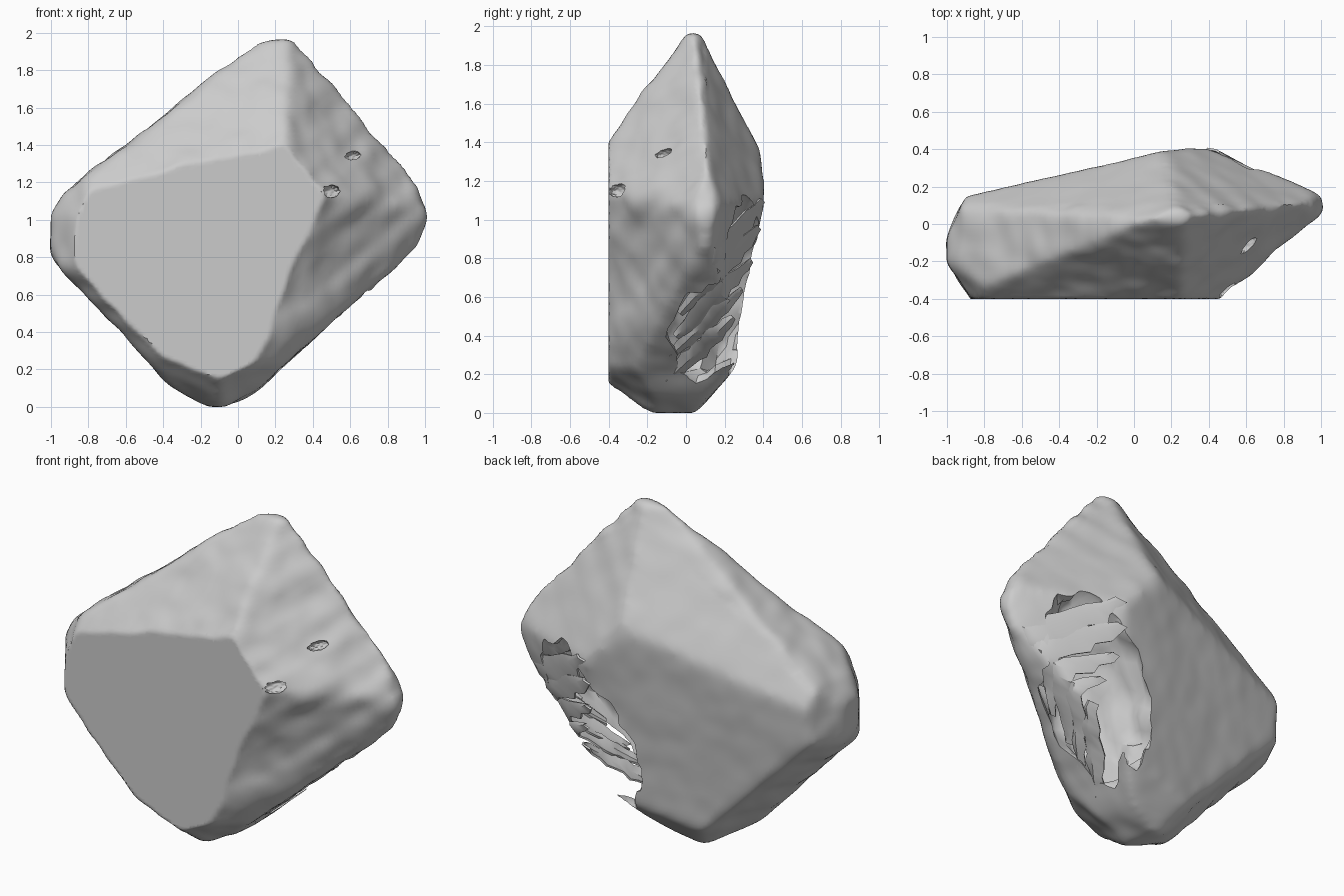
import bpy, bmesh, math, random
from mathutils import Vector, Matrix, noise

random.seed(4)
if "Cube" in bpy.data.objects:
    bpy.data.objects.remove(bpy.data.objects["Cube"], do_unlink=True)

stone = bpy.data.materials.new("stone_grey")
stone.use_nodes = True
stone.diffuse_color = (0.6, 0.6, 0.6, 1)
stone.node_tree.nodes["Principled BSDF"].inputs["Base Color"].default_value = (0.6, 0.6, 0.6, 1)


def make_object(name, bm):
    mesh = bpy.data.meshes.new(name)
    bm.to_mesh(mesh)
    bm.free()
    mesh.materials.append(stone)
    obj = bpy.data.objects.new(name, mesh)
    bpy.context.scene.collection.objects.link(obj)
    return obj


def activate(obj):
    bpy.ops.object.select_all(action='DESELECT')
    obj.select_set(True)
    bpy.context.view_layer.objects.active = obj


def apply_modifier(obj, kind, **settings):
    activate(obj)
    mod = obj.modifiers.new(kind.lower(), kind)
    for key, value in settings.items():
        setattr(mod, key, value)
    bpy.ops.object.modifier_apply(modifier=mod.name)


# Boulder core: a block trimmed by facet planes (normal, offset)
FACETS = [
    ((0, -1, 0), 0.425),            # flat front
    ((0.75, -0.81, 0.58), 1.335),   # upper right, front
    ((0.19, 0.457, 0.205), 0.485),  # upper right, back
    ((-0.247, -1.342, 1), 1.895),   # top, front
    ((-0.695, 1.81, 1), 1.95),      # top, back
    ((-0.62, 0, 0.785), 1.475),     # upper left
    ((-0.72, 0, -0.69), 0.18),      # lower left
    ((-0.72, -0.6, -0.69), 0.345),  # lower left, front
    ((-0.72, 0.4, -0.69), 0.14),    # lower left, back
    ((0.67, 0, -0.74), 0.01),       # lower right
    ((0.65, -0.84, -0.26), 0.34),   # lower right, front
    ((-0.192, 1, -0.124), 0.2),     # broad back
    ((0.4, 1, -0.2), 0.35),         # back right bevel
    ((0, -0.6, -0.8), 0.135),       # bottom front
    ((0, 0.75, -0.66), 0.04),       # bottom back
    ((-0.4, 0, -0.9), 0.07), ((0.45, 0, -0.9), -0.025),        # bottom corners
    ((-0.4, -0.6, -0.9), 0.155), ((0.45, -0.6, -0.9), 0.075),  # bottom front corners
    ((-0.83, -0.55, 0), 0.945),     # left end, front
    ((-0.9, 0.36, 0), 0.87),        # left end, back
    ((-0.7, -0.5, 0.35), 1.165),    # left end, top
    ((-0.93, 0, -0.37), 0.625), ((-0.83, 0, 0.55), 1.4),       # left end corners
    ((0.91, 0, -0.4), 0.535), ((0.92, 0, 0.4), 1.35),          # right end corners
    ((0.64, 0, 0.77), 1.7),         # peak corner
    ((-1, 0, 0), 1.0), ((1, 0, 0), 1.015),
    ((0, 0, -1), 0.015), ((0, 0, 1), 1.965),
]
bm = bmesh.new()
bmesh.ops.create_cube(bm, size=5)
for normal, offset in FACETS:
    n = Vector(normal)
    cut = bmesh.ops.bisect_plane(
        bm, geom=bm.verts[:] + bm.edges[:] + bm.faces[:],
        plane_co=n * (offset / n.length_squared), plane_no=n, clear_outer=True)
    rim = [g for g in cut["geom_cut"] if isinstance(g, bmesh.types.BMEdge)]
    if rim:
        bmesh.ops.edgenet_fill(bm, edges=rim)
bmesh.ops.recalc_face_normals(bm, faces=bm.faces)
boulder = make_object("boulder", bm)
apply_modifier(boulder, 'REMESH', mode='VOXEL', voxel_size=0.025)
apply_modifier(boulder, 'SMOOTH', factor=0.5, iterations=16)

# Weathering: soft lumps, streaks across the upper right, then a flat front and foot
for v in boulder.data.vertices:
    p = v.co.copy()
    along = 0.61 * p.x - 0.79 * p.z
    lumps = 0.014 * noise.noise(p * 3) + 0.01 * noise.noise(p * 8)
    streak = 0.02 * noise.noise(Vector((along * 8, p.y * 2, p.x)))
    back_calm = 0.4 if p.y > 0.1 else 1
    v.co += v.normal * (lumps + streak * max(0, min(1, p.x * 3))) * back_calm
    v.co.y = max(v.co.y, -0.4)
    v.co.z = max(v.co.z, 0)


# Broken hollows: rough ellipsoids cut from the surface
def carve(center, long_axis, out_axis, radii, rough):
    out = Vector(out_axis).normalized()
    long = Vector(long_axis)
    long = (long - out * long.dot(out)).normalized()
    side = out.cross(long)
    turn = Matrix((long, side, out)).transposed()
    b = bmesh.new()
    bmesh.ops.create_icosphere(b, subdivisions=4, radius=1)
    for v in b.verts:
        k = 1 + rough * noise.noise(v.co * 3)
        v.co = Vector(center) + turn @ Vector([c * r * k for c, r in zip(v.co, radii)])
    cutter = make_object("cutter", b)
    cutter.hide_render = True
    apply_modifier(boulder, 'BOOLEAN', operation='DIFFERENCE', object=cutter, solver='EXACT')
    bpy.data.objects.remove(cutter, do_unlink=True)


BACK_RIGHT = (0.6, 0.5, -0.55)
UPPER_RIGHT = (0.75, -0.81, 0.58)
carve((0.44, 0.22, 0.64), (0.5, 0.3, 0.65), BACK_RIGHT, (0.55, 0.32, 0.22), 0.2)
carve((0.49, -0.34, 1.15), (0.3, 0.2, 0.1), UPPER_RIGHT, (0.07, 0.035, 0.035), 0.2)
carve((0.61, -0.11, 1.34), (0.3, 0.3, 0.1), UPPER_RIGHT, (0.06, 0.025, 0.035), 0.2)


# Splinters: thin jagged strips that follow the broken side
def side_x(y, z):
    return min(z / 0.9, (0.35 + 0.2 * z - y) / 0.4) - 0.02


def splinter(index, start, end, width, steps=12):
    s, e = Vector(start), Vector(end)
    across = Vector((-(e - s).y, (e - s).x)).normalized()
    b = bmesh.new()
    rows = []
    for i in range(steps + 1):
        t = i / steps
        half = width * (0.25 + 0.75 * math.sin(math.pi * t))
        row = []
        for k in (-1, 0, 1):
            q = s.lerp(e, t) + across * half * k * random.uniform(0.6, 1.1)
            x = side_x(q.x, q.y) - 0.02 * abs(k) + random.uniform(-0.01, 0.01)
            row.append(b.verts.new((x, q.x, q.y)))
        rows.append(row)
    for r0, r1 in zip(rows, rows[1:]):
        for k in (0, 1):
            b.faces.new((r0[k], r0[k + 1], r1[k + 1], r1[k]))
    obj = make_object("splinter_%d" % index, b)
    apply_modifier(obj, 'SOLIDIFY', thickness=0.012)
    return obj


SPLINTERS = [
    ((0.02, 0.64), (0.39, 1.1), 0.055),
    ((-0.03, 0.52), (0.37, 0.96), 0.055),
    ((-0.05, 0.4), (0.33, 0.79), 0.05),
    ((-0.08, 0.3), (0.28, 0.64), 0.045),
    ((-0.1, 0.17), (0.24, 0.5), 0.055),
]
parts = [boulder] + [splinter(i + 1, *args) for i, args in enumerate(SPLINTERS)]

for part in parts:
    activate(part)
    bpy.ops.object.shade_smooth_by_angle(angle=math.radians(40))
